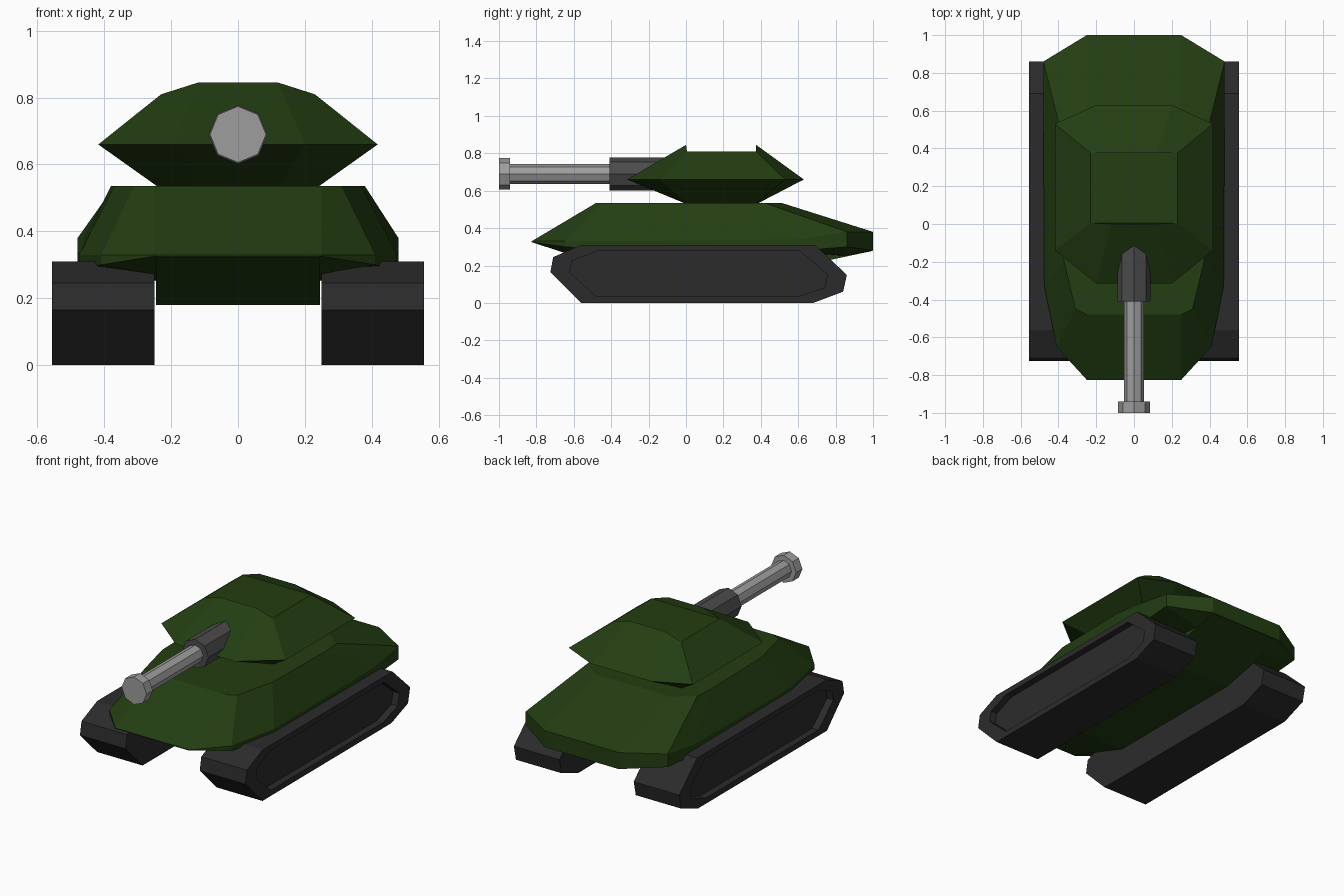
import bpy, bmesh, math
from mathutils import Vector

if "Cube" in bpy.data.objects:
    bpy.data.objects.remove(bpy.data.objects["Cube"])


def material(name, r, g, b):
    m = bpy.data.materials.new(name)
    m.diffuse_color = (r, g, b, 1)
    m.use_nodes = True
    m.node_tree.nodes["Principled BSDF"].inputs["Base Color"].default_value = m.diffuse_color
    return m


GREEN = material("green_paint", 0.017, 0.048, 0.006)
RUBBER = material("dark_track", 0.024, 0.024, 0.025)
STEEL = material("dark_steel", 0.07, 0.07, 0.07)
GREY = material("light_steel", 0.34, 0.34, 0.34)


def loft(name, rings, mat, strip_caps):
    """Skin equal-length closed rings; close both ends with an n-gon or mirrored strips."""
    bm = bmesh.new()
    rows = [[bm.verts.new(p) for p in ring] for ring in rings]
    n = len(rows[0])
    for a, b in zip(rows, rows[1:]):
        for i in range(n):
            j = (i + 1) % n
            bm.faces.new((a[i], a[j], b[j], b[i]))
    for row in (rows[0], rows[-1]):
        if strip_caps:
            for i in range(n // 2 - 1):
                bm.faces.new((row[i], row[i + 1], row[n - 2 - i], row[n - 1 - i]))
        else:
            bm.faces.new(row)
    bmesh.ops.remove_doubles(bm, verts=bm.verts, dist=0.0005)
    bmesh.ops.recalc_face_normals(bm, faces=bm.faces)
    mesh = bpy.data.meshes.new(name)
    bm.to_mesh(mesh)
    bm.free()
    mesh.materials.append(mat)
    ob = bpy.data.objects.new(name, mesh)
    bpy.context.collection.objects.link(ob)
    return ob


def mirrored(half):
    return list(half) + [(-x, y, z) for x, y, z in reversed(half)]


# Hull: half rings from the nose round the right side to the tail
hull_top = [(.25, -.48, .535), (.31, -.45, .535), (.37, -.20, .535),
            (.38, .30, .535), (.37, .42, .535), (.25, .51, .535)]
hull_mid = [(.25, -.825, .33), (.41, -.65, .33), (.475, -.33, .33),
            (.48, .62, .34), (.48, .86, .38), (.25, 1.0, .38)]
hull_low = [(.25, -.825, .325), (.41, -.65, .30), (.475, -.33, .28),
            (.48, .62, .28), (.48, .86, .30), (.25, 1.0, .28)]
belly_top = [(.245, -.82, .325), (.245, -.65, .272), (.245, -.40, .275),
             (.245, .54, .275), (.245, .85, .252), (.245, .998, .28)]
belly_low = [(.245, -.82, .323), (.245, -.65, .268), (.245, -.40, .18),
             (.245, .54, .18), (.245, .85, .247), (.245, .998, .278)]
loft("hull", [mirrored(r) for r in (hull_top, hull_mid, hull_low, belly_top, belly_low)],
     GREEN, True)

# Turret: chamfered roof, wide waist, narrow base
turret_roof = [(.12, 0, .845), (.23, .005, .81), (.23, .375, .81), (.12, .375, .845)]
turret_waist = [(.2, -.315, .66), (.418, -.14, .66), (.418, .53, .66), (.2, .63, .66)]
turret_base = [(.12, 0, .53), (.235, .005, .53), (.235, .375, .53), (.12, .38, .53)]
loft("turret", [mirrored(r) for r in (turret_roof, turret_waist, turret_base)], GREEN, True)

# Tracks: one side profile with a recessed outer face
profile = [(-.56, 0), (.68, 0), (.84, .06), (.86, .15), (.69, .31),
           (-.56, .31), (-.71, .245), (-.725, .165)]
inset = [(.07 + (y - .07) * .87, .157 + (z - .157) * .78) for y, z in profile]
for side, label in ((1, "right"), (-1, "left")):
    layers = ((.25, profile), (.557, profile), (.557, inset), (.515, inset))
    loft(label + "_track", [[(side * x, y, z) for y, z in pts] for x, pts in layers],
         RUBBER, False)


# Gun: eight-sided cylinders along y
def gun_part(name, y0, y1, radius, mat):
    def ring(y):
        return [(radius * math.cos(k * math.pi / 4), y, .69 + radius * math.sin(k * math.pi / 4))
                for k in range(8)]
    loft(name, [ring(y0), ring(y1)], mat, False)


gun_part("gun_sleeve", -.41, .02, .088, STEEL)
gun_part("gun_barrel", -.95, -.40, .053, GREY)
gun_part("gun_muzzle", -1.0, -.94, .084, GREY)
